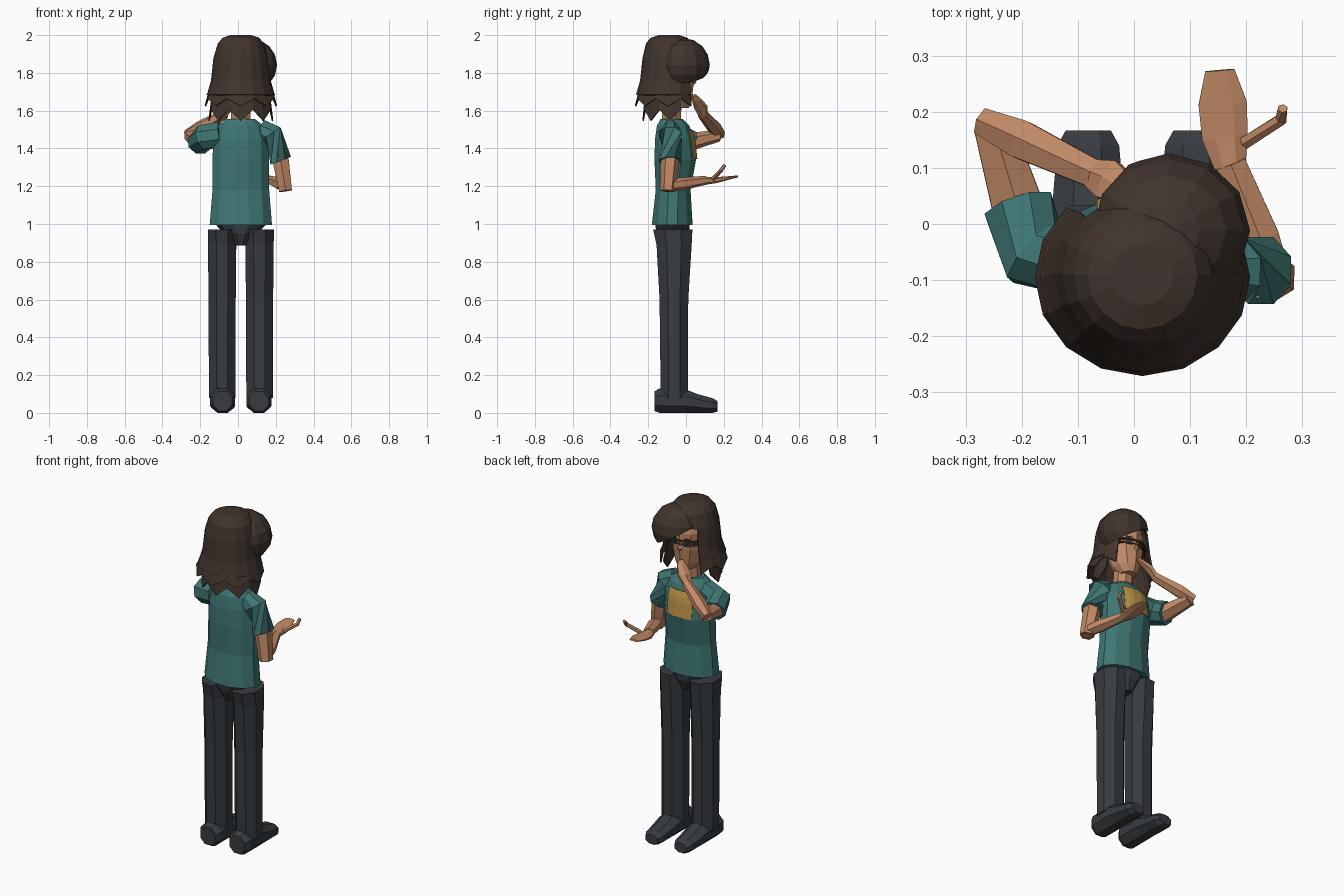
import bpy, bmesh, math
from mathutils import Vector, Matrix
from mathutils.bvhtree import BVHTree


def material(name, col):
    m = bpy.data.materials.new(name)
    m.diffuse_color = (*col, 1)
    return m


SKIN = material("warm skin", (0.53, 0.25, 0.13))
HAIR = material("dark brown hair", (0.052, 0.034, 0.026))
TEAL = material("teal cloth", (0.048, 0.18, 0.172))
DARK = material("charcoal cloth", (0.038, 0.045, 0.053))
GOLD = material("mustard patch", (0.50, 0.29, 0.065))
EYE = material("dark eye", (0.03, 0.028, 0.032))
UP = Vector((0, 0, 1))


def finish(name, bm, mat):
    bmesh.ops.recalc_face_normals(bm, faces=bm.faces[:])
    me = bpy.data.meshes.new(name)
    bm.to_mesh(me)
    bm.free()
    me.materials.append(mat)
    ob = bpy.data.objects.new(name, me)
    bpy.context.collection.objects.link(ob)
    return ob


def tube(name, rings, mat, n=8, axis=None, flat=True):
    """Loft rings (x, y, z, half width, half depth); axis fixes the ring plane."""
    bm = bmesh.new()
    pts = [Vector(r[:3]) for r in rings]
    loops = []
    for i, r in enumerate(rings):
        t = axis or (pts[min(i + 1, len(pts) - 1)] - pts[max(i - 1, 0)]).normalized()
        ref = UP if abs(t.z) < 0.9 else Vector((0, -1, 0))
        u = t.cross(ref).normalized()
        v = u.cross(t)
        k = 1 / math.cos(math.pi / n) if flat else 1
        loop = []
        for j in range(n):
            a = 2 * math.pi * (j + (0.5 if flat else 0)) / n
            loop.append(bm.verts.new(pts[i] + u * (r[3] * k * math.cos(a)) + v * (r[4] * k * math.sin(a))))
        loops.append(loop)
    for a, b in zip(loops, loops[1:]):
        for j in range(n):
            bm.faces.new((a[j], a[(j + 1) % n], b[(j + 1) % n], b[j]))
    bm.faces.new(loops[0])
    bm.faces.new(loops[-1])
    return finish(name, bm, mat)


def plate(name, target, x0, x1, z0, z1, mat, nx=6, nz=5):
    """Thin patch projected on the +y side of a part."""
    tree = BVHTree.FromPolygons([v.co for v in target.data.vertices],
                                [p.vertices[:] for p in target.data.polygons])
    bm = bmesh.new()
    grid = []
    for i in range(nx + 1):
        col = []
        for k in range(nz + 1):
            x, z = x0 + (x1 - x0) * i / nx, z0 + (z1 - z0) * k / nz
            hit = tree.ray_cast(Vector((x, 1, z)), Vector((0, -1, 0)))[0]
            col.append(bm.verts.new((x, hit.y + 0.005, z)))
        grid.append(col)
    for i in range(nx):
        for k in range(nz):
            bm.faces.new((grid[i][k], grid[i][k + 1], grid[i + 1][k + 1], grid[i + 1][k]))
    ob = finish(name, bm, mat)
    s = ob.modifiers.new("thickness", 'SOLIDIFY')
    s.thickness, s.offset = 0.005, 0
    return ob


def hair_shell(name, rings, opening, tip, n=16):
    """Rings (cy, z, rx, ry) from top down; last ring zigzags down by tip; open at +y."""
    bm = bmesh.new()
    loops = []
    for i, (cy, z, rx, ry) in enumerate(rings):
        loop = []
        for j in range(n):
            a = 2 * math.pi * j / n
            dz = tip if i == len(rings) - 1 and j % 2 == 0 else 0
            loop.append(bm.verts.new((0.015 + rx * math.sin(a), cy + ry * math.cos(a), z - dz)))
        loops.append(loop)
    bm.faces.new(loops[0])
    for i, (a, b) in enumerate(zip(loops, loops[1:])):
        for j in range(n):
            ang = abs((j + 0.5) * 360 / n)
            if min(ang, 360 - ang) < opening and rings[i + 1][1] < 1.86:
                continue
            bm.faces.new((a[j], a[(j + 1) % n], b[(j + 1) % n], b[j]))
    ob = finish(name, bm, HAIR)
    s = ob.modifiers.new("thickness", 'SOLIDIFY')
    s.thickness = 0.008
    return ob


# legs and shoes
for side, x in (("left", -0.084), ("right", 0.114)):
    tube(side + "_leg", [(x, -0.062, 0.08, 0.070, 0.072), (x, -0.064, 0.6, 0.072, 0.076),
                         (x, -0.063, 0.89, 0.075, 0.093), (x, -0.070, 0.97, 0.076, 0.104)],
         DARK, 8, UP)
    s = x * 0.97
    tube(side + "_shoe", [(s, -0.167, 0.062, 0.050, 0.052), (s, -0.14, 0.065, 0.066, 0.065),
                          (s, 0.0, 0.062, 0.066, 0.062), (s, 0.06, 0.050, 0.062, 0.050),
                          (s, 0.14, 0.039, 0.055, 0.039), (s, 0.167, 0.035, 0.040, 0.028)],
         DARK, 8, Vector((0, 1, 0)))

# pelvis
tube("pelvis", [(0.015, -0.07, 0.885, 0.035, 0.06), (0.015, -0.07, 0.95, 0.09, 0.09),
                (0.015, -0.072, 1.01, 0.145, 0.098)], DARK, 10, UP, False)

# shirt body, chest patch
shirt = tube("shirt", [(0.015, -0.073, 0.995, 0.165, 0.108), (0.015, -0.068, 1.18, 0.150, 0.092),
                       (0.015, -0.057, 1.34, 0.150, 0.110), (0.015, -0.061, 1.45, 0.146, 0.103),
                       (0.015, -0.068, 1.52, 0.122, 0.086), (0.015, -0.075, 1.555, 0.075, 0.060)],
             TEAL, 12, UP)
plate("chest_patch", shirt, -0.065, 0.095, 1.345, 1.495, GOLD)

# neck, head, nose, eyes
tube("neck", [(0.015, -0.08, 1.52, 0.052, 0.050), (0.015, -0.07, 1.68, 0.050, 0.050)], SKIN, 8, UP)
head = tube("head", [(0.015, -0.035, 1.615, 0.042, 0.048), (0.015, -0.048, 1.655, 0.070, 0.075),
                     (0.015, -0.060, 1.74, 0.092, 0.095), (0.015, -0.065, 1.84, 0.102, 0.102),
                     (0.015, -0.075, 1.92, 0.085, 0.085), (0.015, -0.08, 1.96, 0.045, 0.045)],
            SKIN, 10, UP)
tube("nose", [(0.015, 0.025, 1.785, 0.006, 0.006), (0.015, 0.040, 1.750, 0.016, 0.016),
              (0.015, 0.034, 1.738, 0.012, 0.008)], SKIN, 4, UP, False)
for side, x in (("left", -0.030), ("right", 0.060)):
    plate(side + "_eye", head, x - 0.016, x + 0.016, 1.766, 1.812, EYE, 3, 3)

# hair: outer shell, longer under layer, swept fringe
hair_shell("outer_hair", [(-0.09, 2.0, 0.055, 0.055), (-0.09, 1.985, 0.098, 0.098),
                          (-0.09, 1.955, 0.122, 0.122), (-0.088, 1.88, 0.145, 0.142),
                          (-0.088, 1.76, 0.158, 0.155), (-0.095, 1.69, 0.178, 0.168),
                          (-0.095, 1.685, 0.182, 0.170)], 50, 0.0)
bm_tip = [(-0.09, 1.80, 0.140, 0.138), (-0.09, 1.70, 0.172, 0.162), (-0.095, 1.665, 0.192, 0.176)]
hair_shell("outer_hair_tips", bm_tip, 50, 0.04)
hair_shell("under_hair", [(-0.082, 1.78, 0.130, 0.125), (-0.082, 1.66, 0.158, 0.138),
                          (-0.085, 1.605, 0.172, 0.146)], 65, 0.058)
bm = bmesh.new()
bmesh.ops.create_uvsphere(bm, u_segments=12, v_segments=8, radius=1)
bmesh.ops.transform(bm, verts=bm.verts[:], matrix=Matrix.Translation((0.062, -0.012, 1.842))
                    @ Matrix.Diagonal((0.145, 0.138, 0.142, 1)))
bmesh.ops.bisect_plane(bm, geom=bm.verts[:] + bm.edges[:] + bm.faces[:], plane_co=(0.02, 0, 1.835),
                       plane_no=(0.6, 0, 1), clear_inner=True)
finish("fringe", bm, HAIR)

# left arm: raised, hand at the chin
tube("left_sleeve", [(-0.09, -0.072, 1.475, 0.06, 0.065), (-0.178, -0.052, 1.460, 0.064, 0.066),
                     (-0.205, 0.030, 1.430, 0.062, 0.060)], TEAL, 8)
tube("left_upper_arm", [(-0.198, 0.0, 1.43, 0.048, 0.042), (-0.250, 0.172, 1.468, 0.035, 0.028)], SKIN, 6)
tube("left_forearm", [(-0.270, 0.182, 1.472, 0.024, 0.024), (-0.20, 0.150, 1.510, 0.034, 0.032),
                      (-0.068, 0.088, 1.582, 0.025, 0.023)], SKIN, 6)
tube("left_hand", [(-0.078, 0.092, 1.572, 0.022, 0.018), (-0.045, 0.078, 1.620, 0.036, 0.017),
                   (-0.010, 0.055, 1.660, 0.026, 0.012), (0.005, 0.042, 1.682, 0.014, 0.008)], SKIN, 6)

# right arm: bent, palm held out with a crooked thumb
tube("right_sleeve", [(0.115, -0.08, 1.50, 0.040, 0.055), (0.172, -0.084, 1.475, 0.060, 0.064),
                      (0.226, -0.083, 1.335, 0.058, 0.060)], TEAL, 8)
tube("right_upper_arm", [(0.222, -0.082, 1.36, 0.044, 0.044), (0.252, -0.096, 1.175, 0.034, 0.036)], SKIN, 6)
tube("right_forearm", [(0.256, -0.110, 1.200, 0.028, 0.024), (0.225, -0.025, 1.212, 0.034, 0.030),
                       (0.172, 0.108, 1.232, 0.027, 0.020)], SKIN, 6)
tube("right_hand", [(0.172, 0.098, 1.228, 0.027, 0.020), (0.162, 0.155, 1.232, 0.041, 0.016),
                    (0.158, 0.215, 1.242, 0.043, 0.010), (0.153, 0.274, 1.252, 0.026, 0.005)], SKIN, 8)
tube("right_thumb", [(0.198, 0.145, 1.240, 0.011, 0.011), (0.262, 0.186, 1.285, 0.010, 0.010),
                     (0.265, 0.206, 1.312, 0.008, 0.008)], SKIN, 6)
